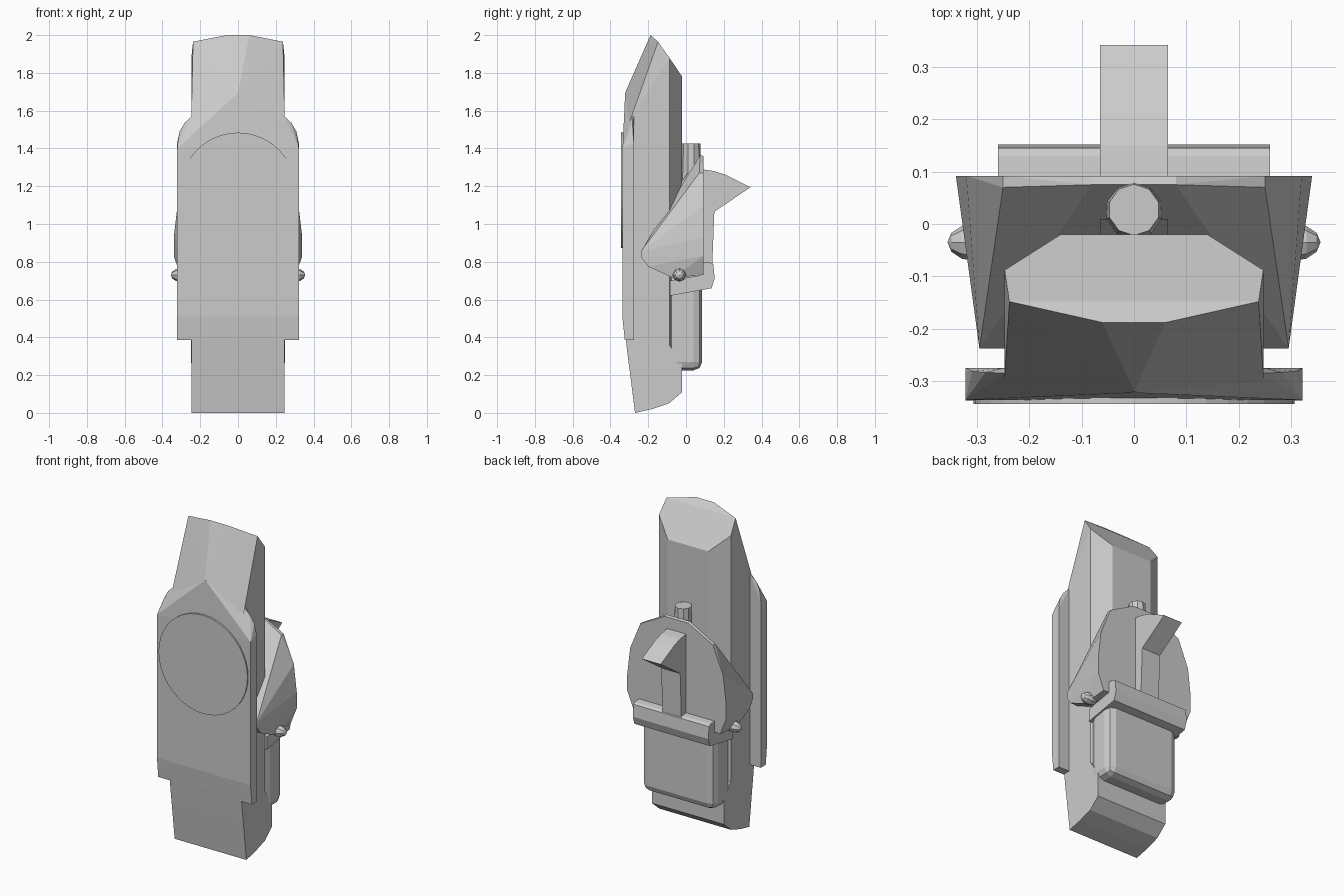
import bpy, bmesh, math
from mathutils import Matrix

if "Cube" in bpy.data.objects:
    bpy.data.objects.remove(bpy.data.objects["Cube"])


def finish(name, bm):
    bmesh.ops.recalc_face_normals(bm, faces=bm.faces)
    mesh = bpy.data.meshes.new(name)
    bm.to_mesh(mesh)
    bm.free()
    ob = bpy.data.objects.new(name, mesh)
    bpy.context.collection.objects.link(ob)
    return ob


def hull(name, pts):
    """Faceted convex solid from half its corners, mirrored in x."""
    bm = bmesh.new()
    for x, y, z in pts:
        bm.verts.new((x, y, z))
        if x > 0:
            bm.verts.new((-x, y, z))
    res = bmesh.ops.convex_hull(bm, input=bm.verts)
    junk = [v for v in bm.verts if not v.link_faces]
    bmesh.ops.delete(bm, geom=junk, context='VERTS')
    bmesh.ops.dissolve_limit(bm, angle_limit=0.02, verts=bm.verts, edges=bm.edges)
    return finish(name, bm)


def extrude(name, profile, half):
    """Side profile (y, z) extruded across x."""
    bm = bmesh.new()
    face = bm.faces.new([bm.verts.new((-half, y, z)) for y, z in profile])
    new = bmesh.ops.extrude_face_region(bm, geom=[face])['geom']
    verts = [v for v in new if isinstance(v, bmesh.types.BMVert)]
    bmesh.ops.translate(bm, vec=(2 * half, 0, 0), verts=verts)
    return finish(name, bm)


def cone(name, r1, r2, depth, sides, matrix):
    bm = bmesh.new()
    bmesh.ops.create_cone(bm, cap_ends=True, segments=sides, radius1=r1,
                          radius2=r2, depth=depth, matrix=matrix)
    return finish(name, bm)


# Main column: keeled front, chamfered back, wedge top
W = 0.247
hull("main_body", [
    (0.06, -0.188, 2.0), (0.238, -0.148, 1.965), (W, -0.088, 1.88), (0.14, -0.02, 1.78),
    (0, -0.32, 1.7), (W, -0.29, 1.565), (W, -0.332, 1.45), (W, -0.332, 0.5),
    (W, -0.302, 0.25), (W, -0.088, 0.25), (0.14, -0.02, 0.25)])
extrude("body_foot", [(-0.27, 0), (-0.18, 0.02), (-0.09, 0.05), (-0.02, 0.11),
                      (-0.02, 0.26), (-0.088, 0.36), (-0.315, 0.36)], W)

# Wide front panel with rounded shoulders
P = 0.322
hull("front_panel", [
    (P, -0.337, 0.51), (P, -0.324, 0.385), (P, -0.275, 0.385), (P, -0.336, 1.4),
    (0, -0.322, 1.695), (P, -0.28, 1.43), (0.309, -0.281, 1.49), (0.283, -0.283, 1.535),
    (W, -0.285, 1.57), (W, -0.275, 1.57), (P, -0.275, 1.42)])
cone("front_disc", 0.306, 0.306, 0.012, 40,
     Matrix.Translation((0, -0.338, 1.178)) @ Matrix.Rotation(math.pi / 2, 4, 'X'))

# Faceted shroud wrapping the back of the column
hull("back_shroud", [
    (0.08, 0.092, 1.36), (0.25, 0.092, 1.27), (0.32, 0.092, 1.1), (0.34, 0.092, 0.93),
    (0.34, 0.092, 0.83), (0.30, 0.092, 0.73), (0.08, 0.075, 1.365), (0.25, 0.07, 1.27),
    (0.295, -0.238, 0.855), (0.295, -0.238, 0.825), (0.298, -0.2, 0.775),
    (0.30, -0.07, 0.715)])

# Rear hook
extrude("rear_hook", [(0.08, 1.29), (0.15, 1.28), (0.21, 1.26), (0.342, 1.195),
                      (0.15, 1.065), (0.138, 0.76), (0.08, 0.76)], 0.065)

# Bracket with raised lip holding the container
extrude("bracket", [(-0.085, 0.62), (0.135, 0.66), (0.152, 0.71), (0.145, 0.785),
                    (0.13, 0.795), (0.085, 0.80), (0.085, 0.73), (-0.085, 0.70)], 0.26)

# Lower container with chamfered corners
bm = bmesh.new()
bmesh.ops.create_cube(bm, size=1)
bmesh.ops.scale(bm, vec=(0.5, 0.175, 0.5), verts=bm.verts)
bmesh.ops.translate(bm, vec=(0, -0.002, 0.475), verts=bm.verts)
edges = [e for e in bm.edges if min(v.co.z for v in e.verts) < 0.3]
bmesh.ops.bevel(bm, geom=edges, offset=0.045, segments=2, profile=0.5, affect='EDGES')
finish("container", bm)

# Top stub and its neck
cone("top_stub", 0.06, 0.049, 0.3, 10, Matrix.Translation((0, 0.027, 1.275)))
extrude("stub_neck", [(-0.04, 1.0), (0.01, 1.0), (0.01, 1.27), (-0.04, 1.2)], 0.065)

# Side bolts
for side in (-1, 1):
    bm = bmesh.new()
    bmesh.ops.create_uvsphere(bm, u_segments=8, v_segments=6, radius=0.036)
    bmesh.ops.scale(bm, vec=(1, 1, 1.5), verts=bm.verts)
    bmesh.ops.transform(bm, verts=bm.verts, matrix=Matrix.Translation(
        (side * 0.302, -0.035, 0.73)) @ Matrix.Rotation(math.pi / 2, 4, 'Y'))
    finish("side_bolt", bm)
